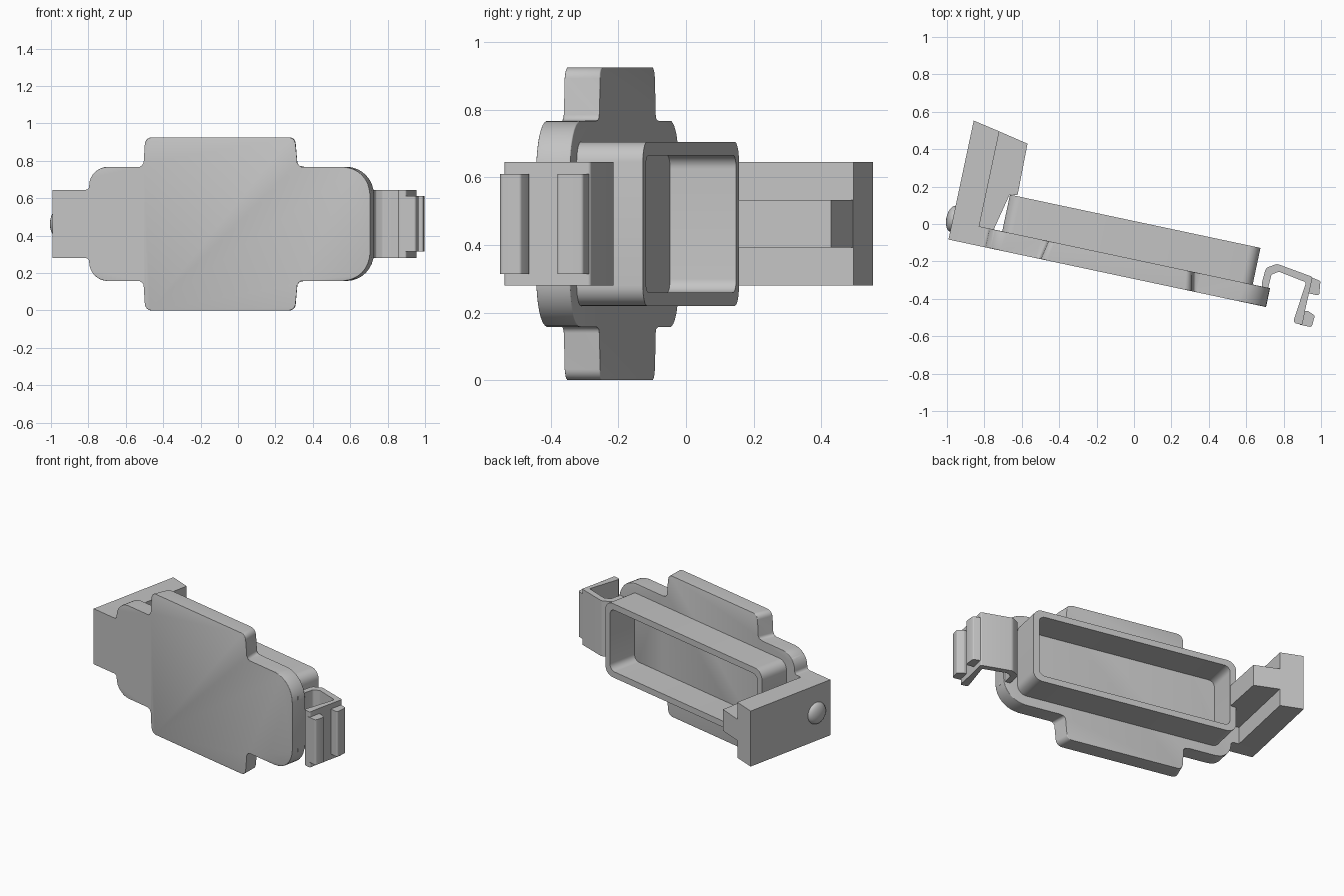
import bpy, bmesh, math
from mathutils import Vector, Matrix

cube = bpy.data.objects.get("Cube")
if cube:
    bpy.data.objects.remove(cube, do_unlink=True)

grey = bpy.data.materials.new("light grey plastic")
grey.use_nodes = True
COLOUR = (0.55, 0.55, 0.55, 1)
grey.diffuse_color = COLOUR
grey.node_tree.nodes["Principled BSDF"].inputs["Base Color"].default_value = COLOUR

MID = 0.4625                 # height of the symmetry plane
HALF = 0.1825                # half height of the arm and the clip
TILT = Matrix.Translation((-0.992, -0.083, 0)) @ Matrix.Rotation(math.radians(-12), 4, 'Z')


def rounded(points, steps=8):
    """Round polygon corners given as (a, b, radius)."""
    out = []
    for i, (a, b, r) in enumerate(points):
        p = Vector((a, b))
        if not r:
            out.append(p)
            continue
        d0 = (Vector(points[i - 1][:2]) - p).normalized()
        d1 = (Vector(points[(i + 1) % len(points)][:2]) - p).normalized()
        half = d0.angle(d1) / 2
        t = r / math.tan(half)
        centre = p + (d0 + d1).normalized() * (r / math.sin(half))
        s, e = p + d0 * t - centre, p + d1 * t - centre
        sweep = s.angle_signed(e)
        for k in range(steps + 1):
            rot = Matrix.Rotation(-sweep * k / steps, 2)
            out.append(centre + rot @ s)
    return out


def finish(name, bm, matrix):
    bmesh.ops.recalc_face_normals(bm, faces=bm.faces)
    bm.transform(matrix)
    mesh = bpy.data.meshes.new(name)
    bm.to_mesh(mesh)
    bm.free()
    mesh.materials.append(grey)
    ob = bpy.data.objects.new(name, mesh)
    bpy.context.collection.objects.link(ob)
    bpy.ops.object.select_all(action='DESELECT')
    ob.select_set(True)
    bpy.context.view_layer.objects.active = ob
    bpy.ops.object.shade_smooth_by_angle(angle=math.radians(35))
    return ob


def prism(outline, place, lo, hi):
    """Extrude a 2D outline; place(a, b, depth) gives the 3D point."""
    bm = bmesh.new()
    ends = [[bm.verts.new(place(a, b, d)) for a, b in outline] for d in (lo, hi)]
    n = len(outline)
    for end in ends:
        bm.faces.new(end)
    for i in range(n):
        j = (i + 1) % n
        bm.faces.new((ends[0][i], ends[0][j], ends[1][j], ends[1][i]))
    return bm


def upright(a, b, d):
    return (a, b, MID + d)


def facing(a, b, d):
    return (a, d, MID + b)


# Cover plate with top and bottom tabs and the left arm root
upper = [(0, HALF, 0), (0.2, HALF, 0.02), (0.205, 0.305, 0.1),
         (0.497, 0.305, 0.02), (0.507, MID, 0.035),
         (1.325, MID, 0.035), (1.34, 0.305, 0.02), (1.736, 0.305, 0.15)]
outline = upper + [(a, -b, r) for a, b, r in reversed(upper)]
plate = prism(rounded(outline), facing, 0, 0.103)
for v in plate.verts:        # draft on the tab sides
    if v.co.y > 0.05 and abs(v.co.z - MID) > 0.306:
        v.co.x = 0.92 + (v.co.x - 0.92) * 0.95
rim = [e for e in plate.edges
       if abs(e.verts[0].co.y - e.verts[1].co.y) < 1e-5
       and min(v.co.x for v in e.verts) > 0.22]
bmesh.ops.bevel(plate, geom=rim, offset=0.016, segments=4, profile=0.5,
                affect='EDGES', clamp_overlap=True)
finish("cover_plate", plate, TILT)

# Open rectangular collar on the back of the plate
bm = bmesh.new()
loops = []
for inset, radius in ((0, 0.06), (0.04, 0.04)):
    l, r, h = 0.272 + inset, 1.641 - inset, 0.2425 - inset
    pts = rounded([(l, -h, radius), (r, -h, radius), (r, h, radius), (l, h, radius)])
    for depth in (0.09, 0.303):
        loops.append([bm.verts.new(facing(p.x, p.y, depth)) for p in pts])
n = len(loops[0])
for one, two in ((0, 1), (1, 3), (3, 2), (2, 0)):
    for i in range(n):
        j = (i + 1) % n
        bm.faces.new((loops[one][i], loops[one][j], loops[two][j], loops[two][i]))
finish("collar", bm, TILT)

# Side arm standing off the left end, with its central rib
arm = [(0, 0.1), (0.146, 0.1), (0.146, 0.622), (0, 0.65)]
finish("side_arm", prism(arm, upright, -HALF, HALF), TILT)
rib = [(0.14, 0.1), (0.225, 0.1), (0.27, 0.303), (0.312, 0.31),
       (0.307, 0.589), (0.14, 0.623)]
finish("arm_rib", prism(rib, upright, -0.07, 0.07), TILT)

# Round button on the outer face of the arm
bm = bmesh.new()
bmesh.ops.create_uvsphere(bm, u_segments=32, v_segments=16, radius=0.07)
bmesh.ops.scale(bm, vec=(0.5, 1, 1), verts=bm.verts)
bmesh.ops.translate(bm, vec=(0, 0.113, MID), verts=bm.verts)
finish("arm_button", bm, TILT)

# Flexible hinge arch and latch strip
WORLD = Matrix.Identity(4)
latch = [(0.685, -0.4, 0), (0.685, -0.31, 0.02), (0.705, -0.235, 0.03),
         (0.765, -0.213, 0.03), (0.955, -0.283, 0.01), (0.915, -0.46, 0),
         (0.9, -0.54, 0.01), (0.85, -0.527, 0.015),
         (0.92, -0.312, 0.01), (0.775, -0.255, 0.02),
         (0.735, -0.27, 0.015), (0.72, -0.33, 0.02), (0.715, -0.4, 0)]
finish("hinge_and_latch", prism(rounded(latch, 5), upright, -HALF, HALF), WORLD)

# Narrower hooks on the latch strip
hooks = {
    "upper_latch_hook": [(0.93, -0.278, 0), (0.997, -0.305, 0.01),
                         (0.99, -0.383, 0.01), (0.93, -0.37, 0)],
    "lower_latch_hook": [(0.895, -0.463, 0), (0.93, -0.465, 0.008),
                         (0.967, -0.49, 0.01), (0.95, -0.552, 0.012), (0.885, -0.538, 0)],
}
for name, pts in hooks.items():
    bm = prism(rounded(pts, 4), upright, -0.148, 0.148)
    finish(name, bm, WORLD)
